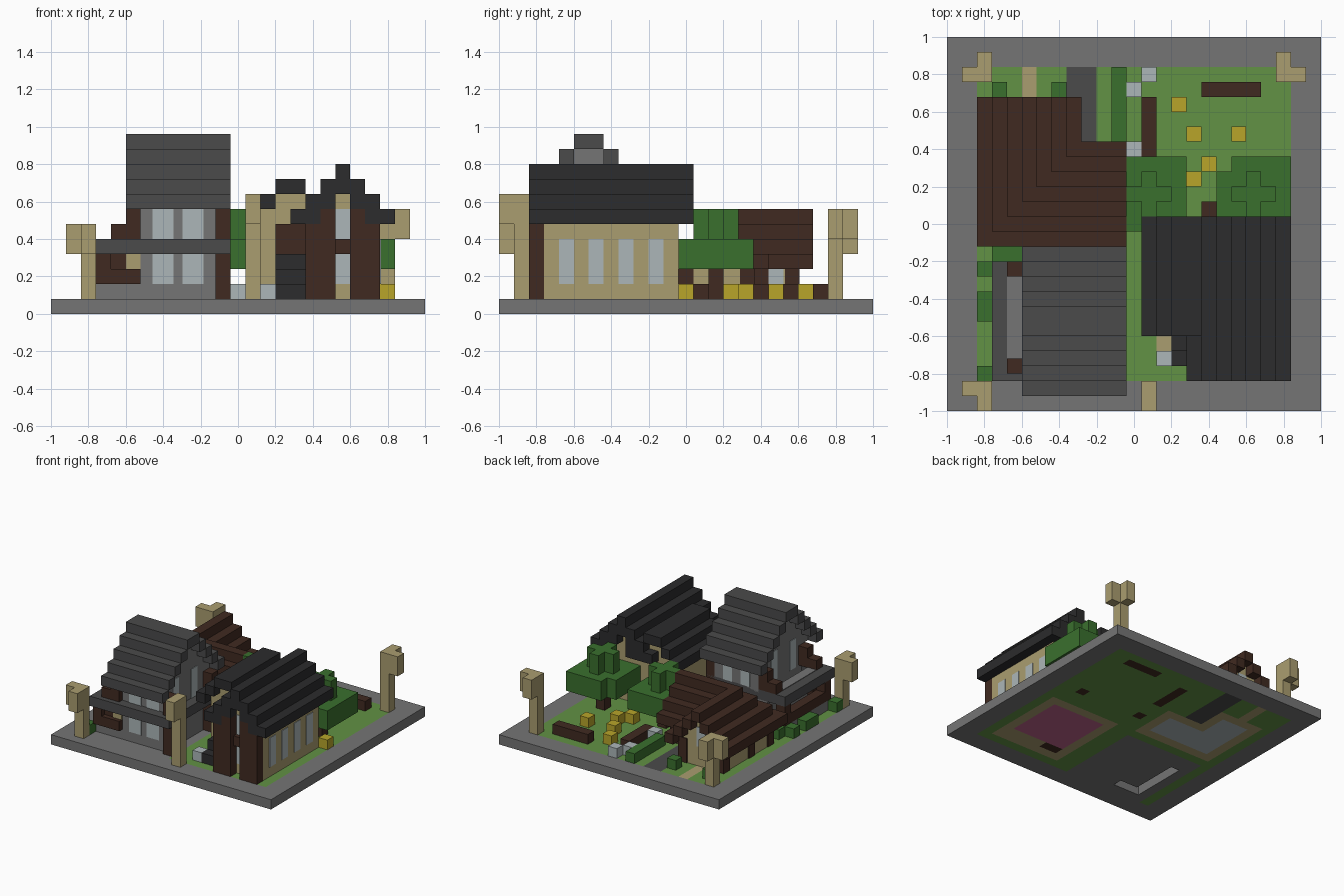
import bpy, bmesh
from mathutils import Matrix, Vector

if "Cube" in bpy.data.objects:
    bpy.data.objects.remove(bpy.data.objects["Cube"], do_unlink=True)

U = 0.08      # block size; parts are laid out on a block grid
HALF = 12.5   # half the plot, in blocks

COLOURS = {
    "stone": (.178, .178, .178), "grass": (.122, .287, .058),
    "dark_wood": (.051, .023, .015), "sand": (.402, .337, .162),
    "leaf": (.042, .162, .027), "black_slate": (.025, .025, .026),
    "grey_slate": (.069, .069, .07), "pale_glass": (.413, .468, .479),
    "yellow": (.479, .376, .023), "pink": (.51, .127, .262),
}
MATS = {}
for label, rgb in COLOURS.items():
    m = bpy.data.materials.new(label)
    m.use_nodes = True
    m.diffuse_color = (*rgb, 1)
    bsdf = next(n for n in m.node_tree.nodes if n.type == "BSDF_PRINCIPLED")
    bsdf.inputs["Base Color"].default_value = (*rgb, 1)
    MATS[label] = m


def finish(bm, name, colours):
    mesh = bpy.data.meshes.new(name)
    bm.to_mesh(mesh)
    bm.free()
    for c in colours:
        mesh.materials.append(MATS[c])
    ob = bpy.data.objects.new(name, mesh)
    bpy.context.collection.objects.link(ob)
    return ob


def part(name, colour, *boxes):
    """One object from boxes given as x, y, z ranges in blocks."""
    bm = bmesh.new()
    for x0, x1, y0, y1, z0, z1 in boxes:
        centre = Vector(((x0 + x1) / 2 - HALF, (y0 + y1) / 2 - HALF, (z0 + z1) / 2)) * U
        size = Vector((x1 - x0, y1 - y0, z1 - z0)) * U
        bmesh.ops.create_cube(bm, size=1, matrix=Matrix.Translation(centre) @ Matrix.Diagonal(size).to_4x4())
    return finish(bm, name, [colour])


def blocks(name, colour, cells, z0=1, z1=2):
    part(name, colour, *[(x, x + 1, y, y + 1, z0, z1) for x, y in cells])


def gable(lo, hi, start, end, z, layers, along, thick=1, hip=0):
    """Stepped roof shell; hip shortens the start by one block per layer."""
    out = []
    for h in range(layers):
        a, b, s = lo + h, hi - h, start + h * hip
        spans = [(a, b)] if b - a <= 2 * thick else [(a, a + thick), (b - thick, b)]
        for p, q in spans:
            run = (p, q, s, end) if along == "y" else (s, end, p, q)
            out.append((*run, z + h, z + h + 1))
    return out


# Base plate with ground colours by region, later regions on top
GROUND = [
    ("grass", 2, 23, 2, 23), ("stone", 3, 12, 2, 11),
    ("sand", 14, 22, 3, 12), ("pink", 15, 21, 5, 11), ("dark_wood", 15, 17, 4, 5),
    ("sand", 3, 12, 12, 17), ("sand", 3, 8, 12, 20), ("sand", 5, 6, 20, 23),
    ("pale_glass", 4, 11, 13, 16), ("pale_glass", 4, 7, 13, 19),
    ("grey_slate", 8, 10, 17, 23), ("dark_wood", 17, 21, 21, 22),
    ("dark_wood", 13, 14, 17, 21), ("dark_wood", 13, 14, 14, 15), ("dark_wood", 20, 21, 14, 15),
]
names = list(COLOURS)
bm = bmesh.new()
bmesh.ops.create_grid(bm, x_segments=25, y_segments=25, size=1, matrix=Matrix.Translation((0, 0, U)))
for f in bm.faces:
    c = f.calc_center_median() / U
    x, y = c.x + HALF, c.y + HALF
    for colour, x0, x1, y0, y1 in GROUND:
        if x0 < x < x1 and y0 < y < y1:
            f.material_index = names.index(colour)


def push(faces, dz, keep):
    new = bmesh.ops.extrude_face_region(bm, geom=faces, use_keep_orig=keep)["geom"]
    bmesh.ops.translate(bm, vec=(0, 0, dz), verts=[v for v in new if isinstance(v, bmesh.types.BMVert)])
    return [f for f in new if isinstance(f, bmesh.types.BMFace)]


under = push(bm.faces[:], -U, True)
# L-shaped recess in the underside
recess = []
for f in under:
    c = f.calc_center_median() / U
    x, y = int(c.x + HALF), int(c.y + HALF)
    if (x == 4 and 3 <= y < 9) or (y == 3 and 4 <= x < 7):
        f.material_index = names.index("pale_glass")
        recess.append(f)
push(recess, U * .9, False)
for f in recess:
    if f.is_valid:
        bm.faces.remove(f)
bmesh.ops.recalc_face_normals(bm, faces=bm.faces[:])
finish(bm, "base_plate", names)

# Lamp posts: a post with short arms near its top
for name, x, y, top, arms in (
    ("front_right_lamp", 2, 1, 6, ((-1, 0), (0, -1))),
    ("back_right_lamp", 2, 22, 6, ((-1, 0), (0, 1))),
    ("back_left_lamp", 22, 22, 7, ((1, 0), (0, 1))),
    ("gate_lamp", 13, 1, 8, ((0, -1),)),
):
    part(name, "sand", (x, x + 1, y, y + 1, 1, top),
         *[(x + a, x + a + 1, y + b, y + b + 1, top - 2, top) for a, b in arms])

# Stone tower
part("tower_roof", "grey_slate", *gable(1, 11, 5, 12, 7, 5, "x"))
part("tower_lower_wall", "stone", (5, 11, 3, 10, 1, 4), (3, 5, 3, 9, 1, 2))
part("tower_upper_wall", "stone", (6, 11, 3, 10, 4, 8),
     *[(6, 11, 2 + h, 10 - h, 7 + h, 8 + h) for h in range(4)])
part("tower_pent_roof", "grey_slate", (3, 12, 2, 3, 4, 5), (3, 5, 3, 10, 4, 5),
     (11, 12, 3, 10, 4, 5), (5, 11, 9, 10, 4, 5))
part("porch_roof_panel", "stone", (4, 5, 3, 9, 4.9, 5.06))
part("tower_posts", "dark_wood",
     *[(x, x + 1, y, y + 1, z, 7) for x, z in ((5, 5), (11, 1)) for y in (2.5, 9)],
     (4, 5, 2.5, 3.5, 5, 6), (4, 5, 9, 10, 5, 6))
part("porch_frame", "dark_wood", (3, 4, 2.5, 3.5, 2, 4), (4, 6, 2.5, 3.5, 2, 3), (4, 5, 3, 4, 3, 4),
     (3, 4, 9, 10, 1, 4), (3, 4, 3, 9, 2, 3))
part("porch_corner", "sand", (5, 6, 2.9, 4, 3, 4))
G = .06  # glass plate thickness
part("tower_front_windows", "pale_glass",
     *[(x - .2, x + 1.2, 3 - G, 3, z, t) for x in (7, 9) for z, t in ((2, 4), (5, 7))])
part("tower_back_windows", "pale_glass", *[(x, x + 1, 10, 10 + G, 5, 7) for x in (7, 9)])
part("tower_side_windows", "pale_glass",
     *[(x, x + G, y, y + 1, 5, 8) for x in (6 - G, 11) for y in (4, 7)])

# Gabled hall with a side wing
part("hall_roof", "black_slate", *gable(16, 23, 2, 13, 6, 4, "y", thick=2))
part("hall_wing_roof", "black_slate", *gable(13, 19, 5, 13, 6, 3, "y"))
part("hall_walls", "sand", (17, 22, 3, 12, 1, 6), (18, 21, 3, 12, 6, 7), (19, 20, 3, 12, 7, 8))
part("hall_wing_walls", "sand", (14, 17, 6, 12, 1, 6), (14, 18, 6, 12, 6, 7), (15, 17, 6, 12, 7, 8))
part("hall_front_cladding", "dark_wood",
     *[(x, x + 2, 2, 3, 1, 6) for x in (17, 20)], *[(x, x + 1, 2, 3, 6, 7) for x in (18, 20)],
     (19, 20, 2.5, 3, 4, 5))
part("hall_front_windows", "pale_glass", *[(19, 20, 3 - G, 3, z, z + 2) for z in (2, 5)])
part("hall_side_windows", "pale_glass", *[(22, 22 + G, y, y + 1, 2, 5) for y in range(4, 12, 2)])
part("hall_steps", "black_slate", *[(15, 17, 3 + s, 4 + s, 1, 2 + s) for s in range(3)])
part("hall_door_lintel", "dark_wood", (15, 17, 5.5, 6, 4, 6))

# Cottage with an L-shaped hipped roof
part("cottage_roof", "dark_wood", *gable(2, 9, 11, 21, 3, 4, "y", hip=1),
     *gable(11, 18, 2, 12, 3, 4, "x", hip=1))
part("cottage_walls", "sand", (3, 8, 12, 20, 1, 4), (3, 11, 12, 17, 1, 4),
     *[(3 + h, 8 - h, 13 + h, 20, 3 + h, 4 + h) for h in range(3)],
     *[(4 + h, 11, 12 + h, 17 - h, 3 + h, 4 + h) for h in range(3)])
blocks("cottage_posts", "dark_wood",
       [(2.9, 19.1), (7.1, 19.1), (7.1, 17), (10.1, 16.1), (10.1, 12), (2.9, 11.9), (2.9, 15)], 1, 3.5)
part("cottage_windows", "pale_glass", (8, 8 + G, 18, 19, 2, 3), (11, 11 + G, 14, 15, 2, 3),
     (5, 6, 20, 20 + G, 3, 5))

# Trees: trunk, wide lower crown, cross-shaped upper crown
for name, x, y, crown in (
    ("middle_tree", 13, 14, ((12, 16, 12, 17),)),
    ("left_tree", 20, 14, ((18, 23, 12, 16), (19, 23, 16, 17))),
):
    part(name + "_trunk", "dark_wood", (x, x + 1, y, y + 1, 1, 4))
    part(name + "_crown", "leaf", *[(*c, 3, 5) for c in crown],
         (x - 1, x + 2, y, y + 1, 5, 7), (x, x + 1, y - 1, y + 2, 5, 7))

# Garden
blocks("flowers", "yellow", [(15, 20), (16, 18), (19, 18), (17, 16), (16, 15), (22, 12)])
blocks("garden_stones", "pale_glass", [(14, 3), (13, 22), (12, 21), (12, 17)])
part("planter", "dark_wood", (17, 21, 21, 22, 1, 2))
part("garden_log", "dark_wood", (13, 14, 17, 21, 1, 2))
part("stump", "dark_wood", (17, 18, 13, 14, 1, 2))
part("hedge", "leaf", (11, 12, 18, 23, 1, 2))
part("bushes", "leaf", (2, 3, 6, 8, 1, 2), (2, 3, 9, 10, 1, 2), (3, 5, 10, 11, 1, 2),
     (2, 3, 2, 3, 1, 2), (3, 4, 21, 22, 1, 2), (7, 8, 21, 22, 1, 2))
